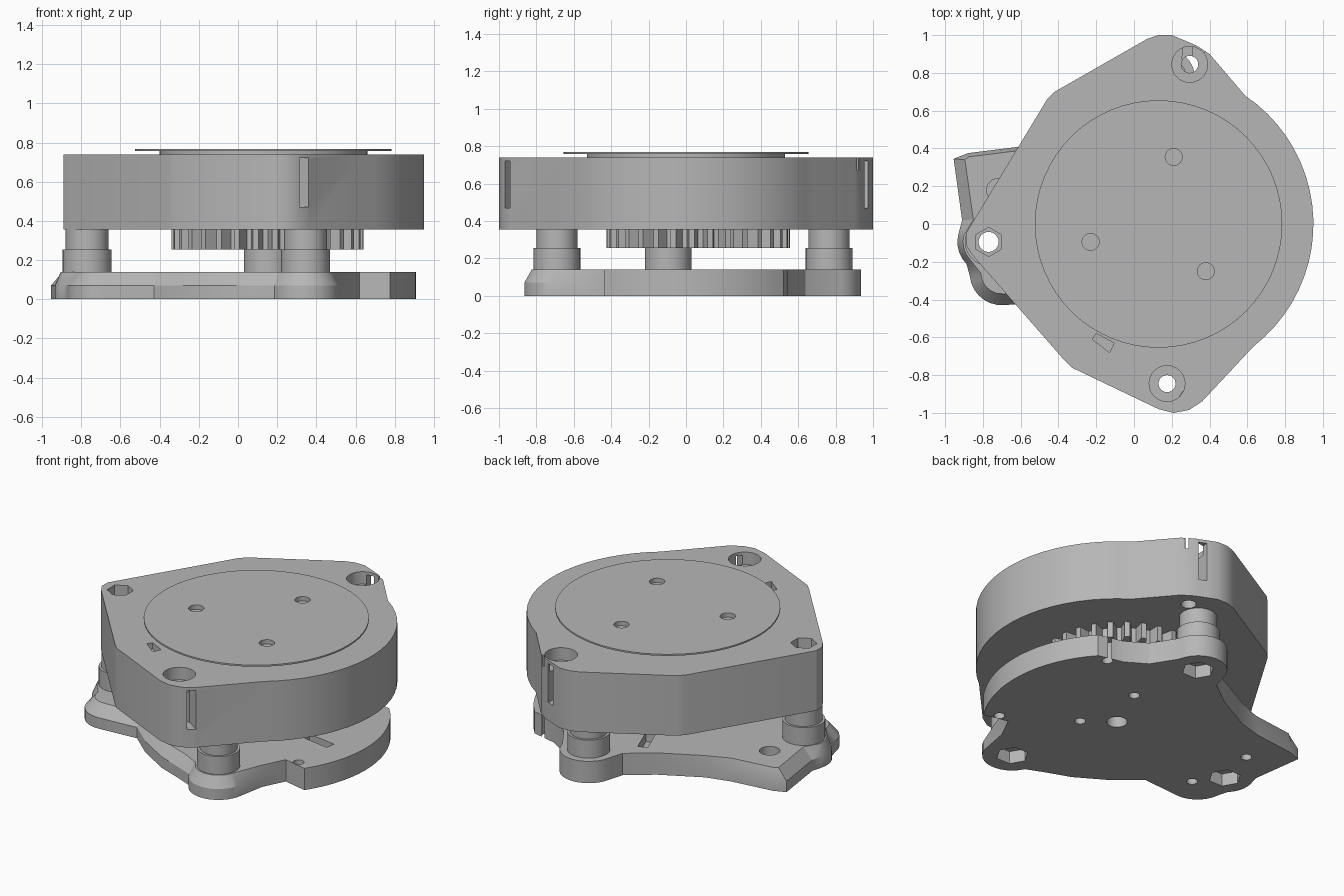
import bpy, bmesh, math
from mathutils import Matrix, Vector

cube = bpy.data.objects.get("Cube")
if cube:
    bpy.data.objects.remove(cube, do_unlink=True)

grey = bpy.data.materials.new("grey plastic")
grey.use_nodes = True
grey.diffuse_color = (0.47, 0.47, 0.47, 1)
grey.node_tree.nodes["Principled BSDF"].inputs["Base Color"].default_value = grey.diffuse_color

CENTRE = (0.13, 0)
POSTS = [(-0.77, -0.095), (0.345, -0.69), (0.155, 0.765)]
SCREWS = [(0.295, 0.845), (0.175, -0.845)]


def arc(c, r, start, end, n):
    """Points on an arc, angles in degrees."""
    angles = [math.radians(start + (end - start) * i / n) for i in range(n + 1)]
    return [(c[0] + r * math.cos(a), c[1] + r * math.sin(a)) for a in angles]


def circle(c, r, n=40, turn=0):
    return arc(c, r, turn, turn + 360, n)[:-1]


def inset(points, amounts):
    """Move each outline point inward along its own normal."""
    result = []
    for i, (x, y) in enumerate(points):
        px, py = points[i - 1]
        nx, ny = points[(i + 1) % len(points)]
        length = math.hypot(nx - px, ny - py)
        result.append((x - (ny - py) / length * amounts[i],
                       y + (nx - px) / length * amounts[i]))
    return result


def loft(name, rings):
    """Closed solid through (outline, height) rings, bottom to top."""
    bm = bmesh.new()
    loops = [[bm.verts.new((x, y, z)) for x, y in pts] for pts, z in rings]
    bm.faces.new(loops[0][::-1])
    bm.faces.new(loops[-1])
    for low, high in zip(loops, loops[1:]):
        for i in range(len(low)):
            bm.faces.new((low[i - 1], low[i], high[i], high[i - 1]))
    bmesh.ops.recalc_face_normals(bm, faces=bm.faces)
    mesh = bpy.data.meshes.new(name)
    bm.to_mesh(mesh)
    bm.free()
    mesh.materials.append(grey)
    obj = bpy.data.objects.new(name, mesh)
    bpy.context.collection.objects.link(obj)
    return obj


def prism(name, points, low, high):
    return loft(name, [(points, low), (points, high)])


def box_cut(c, length, width, turn, low, high):
    """Upright box for a slot, turned about z."""
    rot = Matrix.Rotation(math.radians(turn), 2)
    corners = [(-1, -1), (1, -1), (1, 1), (-1, 1)]
    pts = [Vector(c) + rot @ Vector((u * length / 2, v * width / 2)) for u, v in corners]
    return prism("cutter", pts, low, high)


def cut(obj, cutters):
    """Subtract the cutters, then shade by angle."""
    bpy.ops.object.select_all(action="DESELECT")
    obj.select_set(True)
    bpy.context.view_layer.objects.active = obj
    for c in cutters:
        c.hide_render = True
        mod = obj.modifiers.new("cut", "BOOLEAN")
        mod.operation = "DIFFERENCE"
        mod.solver = "EXACT"
        mod.object = c
        bpy.ops.object.modifier_apply(modifier=mod.name)
        bpy.data.objects.remove(c, do_unlink=True)
    bpy.ops.object.shade_smooth_by_angle(angle=math.radians(25))


def hole(c, r, low, high, n=24, turn=0):
    return prism("cutter", circle(c, r, n, turn), low, high)


# Upper housing
outline = arc(CENTRE, 0.82, -52, 56, 20)
outline += [(0.40, 0.90), (0.33, 0.945), (0.26, 0.975), (0.2, 1), (0.13, 1), (0.07, 0.98)]
outline += [(-0.42, 0.7), (-0.46, 0.66), (-0.86, 0)]
outline += [(-0.89, -0.05), (-0.89, -0.11), (-0.86, -0.16)]
outline += [(-0.37, -0.72), (-0.33, -0.76), (0.13, -0.98)]
outline += [(0.21, -1), (0.29, -0.985), (0.36, -0.94)]
housing = prism("housing", outline, 0.355, 0.74)
cutters = [hole(POSTS[0], 0.053, 0.3, 0.8),
           hole(POSTS[0], 0.077, 0.64, 0.8, 6, 30)]
for s in SCREWS:
    cutters += [hole(s, 0.045, 0.3, 0.8), hole(s, 0.095, 0.66, 0.8)]
# side slots, top notch and pointer pocket
cutters += [box_cut((0.31, -0.935), 0.14, 0.05, -35, 0.47, 0.72),
            box_cut((0.285, 0.94), 0.14, 0.05, 85, 0.47, 0.72),
            box_cut((0.36, 0.91), 0.1, 0.02, 45, 0.67, 0.8),
            prism("cutter", [(-0.22, -0.61), (-0.13, -0.68), (-0.105, -0.63), (-0.2, -0.58)],
                  0.70, 0.8)]
cut(housing, cutters)

# Turntable disc on its neck, with three holes
disc = loft("turntable", [(circle(CENTRE, 0.53, 64), 0.735),
                          (circle(CENTRE, 0.53, 64), 0.758),
                          (circle(CENTRE, 0.655, 64), 0.758),
                          (circle(CENTRE, 0.655, 64), 0.768)])
cut(disc, [hole(c, 0.045, 0.738, 0.8)
           for c in [(0.21, 0.355), (-0.23, -0.095), (0.38, -0.25)]])

# Toothed gear under the housing
TEETH = 31
gear_points = []
for i in range(TEETH):
    for step, r in [(0, 0.42), (0.3, 0.42), (0.5, 0.49), (0.8, 0.49)]:
        a = math.tau * (i + step) / TEETH
        gear_points.append((0.15 + r * math.cos(a), 0.065 + r * math.sin(a)))
prism("gear", gear_points, 0.255, 0.36)

# Base plate: outline with a chamfer width for each stretch
stretches = [
    (arc(CENTRE, 0.78, -34, 42, 16), 0),
    ([(0.55, 0.56), (0.42, 0.64)], 0),
    (arc(POSTS[2], 0.17, 10, 170, 12), 0),
    ([(-0.04, 0.7), (-0.2, 0.58), (-0.45, 0.45)], 0),
    ([(-0.6, 0.41), (-0.88, 0.375)], 0.02),
    ([(-0.955, 0.345), (-0.91, 0.02)], 0.06),
    (arc(POSTS[0], 0.165, 165, 225, 5), 0.03),
    (arc((-0.7, -0.26), 0.17, 185, 275, 7), 0.06),
    ([(-0.43, -0.41), (-0.28, -0.54), (-0.08, -0.66), (0.08, -0.72)], 0.05),
    (arc(POSTS[1], 0.175, 205, 345, 12), 0.04),
    ([(0.55, -0.54), (0.62, -0.4)], 0),
]
base_points = [p for pts, d in stretches for p in pts]
widths = [d for pts, d in stretches for p in pts]
base = loft("base_plate", [(base_points, 0), (base_points, 0.07),
                           (inset(base_points, widths), 0.14)])
cutters = [hole(CENTRE, 0.06, -0.1, 0.3),
           hole((-0.72, 0.18), 0.06, 0.06, 0.3),
           hole(POSTS[0], 0.053, -0.1, 0.3)]
cutters += [hole(p, 0.095, -0.1, 0.08, 6) for p in POSTS]
cutters += [hole(c, 0.032, -0.1, 0.3) for c in
            [(0.63, 0.51), (0.70, -0.385), (0.25, 0.3), (0.3, -0.13),
             (-0.71, 0.17), (-0.65, -0.25)]]
# radial slots in the plate's top
for k in range(3):
    turn = -9 + 120 * k
    a = math.radians(turn)
    c = (CENTRE[0] + 0.5 * math.cos(a), CENTRE[1] + 0.5 * math.sin(a))
    cutters.append(box_cut(c, 0.2, 0.06, turn, 0.08, 0.3))
cut(base, cutters)

# Stepped posts joining the plate and the housing
for i, c in enumerate(POSTS):
    post = loft("post_%d" % (i + 1), [(circle(c, 0.125), 0.1), (circle(c, 0.125), 0.255),
                                      (circle(c, 0.11), 0.255), (circle(c, 0.11), 0.357)])
    cut(post, [hole(c, 0.053, 0, 0.5 if i == 0 else 0.34)])
